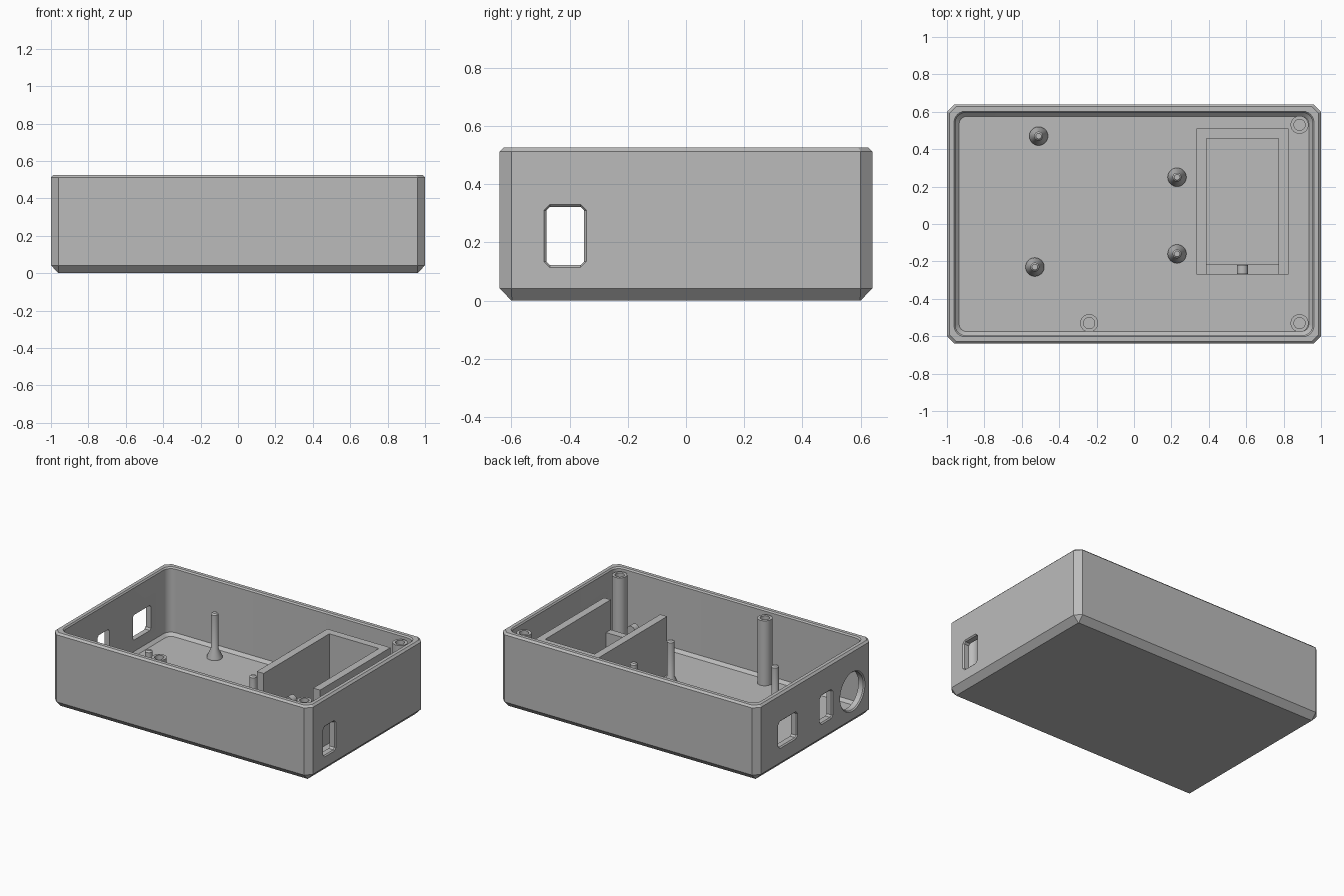
import bpy, bmesh
from math import cos, sin, pi, radians

if "Cube" in bpy.data.objects:
    bpy.data.objects.remove(bpy.data.objects["Cube"])

grey = bpy.data.materials.new("plain grey")
grey.use_nodes = True
grey.diffuse_color = (0.5, 0.5, 0.5, 1)
grey.node_tree.nodes["Principled BSDF"].inputs["Base Color"].default_value = (0.5, 0.5, 0.5, 1)


def ring(hx, hy, r, n):
    """Rectangle outline with corners rounded (n > 1) or chamfered (n = 1)."""
    pts = []
    for q, (sx, sy) in enumerate([(1, 1), (-1, 1), (-1, -1), (1, -1)]):
        for i in range(n + 1):
            a = (q + i / n) * pi / 2
            pts.append((sx * (hx - r) + r * cos(a), sy * (hy - r) + r * sin(a)))
    return pts


def loft(name, levels, n=1, loc=(0, 0, 0), rot=(0, 0, 0), smooth=False):
    """Stack outlines given as (z, half x, half y, corner) and cap both ends."""
    bm = bmesh.new()
    rows = [[bm.verts.new((x, y, z)) for x, y in ring(hx, hy, r, n)]
            for z, hx, hy, r in levels]
    for a, b in zip(rows, rows[1:]):
        for i in range(len(a)):
            j = (i + 1) % len(a)
            bm.faces.new((a[i], a[j], b[j], b[i]))
    bm.faces.new(rows[0][::-1])
    bm.faces.new(rows[-1])
    bmesh.ops.remove_doubles(bm, verts=bm.verts, dist=1e-5)
    bmesh.ops.recalc_face_normals(bm, faces=bm.faces)
    me = bpy.data.meshes.new(name)
    bm.to_mesh(me)
    bm.free()
    me.materials.append(grey)
    ob = bpy.data.objects.new(name, me)
    ob.location, ob.rotation_euler = loc, rot
    bpy.context.collection.objects.link(ob)
    if smooth:
        activate(ob)
        bpy.ops.object.shade_smooth_by_angle(angle=radians(35))
    return ob


def activate(ob):
    bpy.ops.object.select_all(action="DESELECT")
    ob.select_set(True)
    bpy.context.view_layer.objects.active = ob


def lathe(name, profile, loc, rot=(0, 0, 0)):
    return loft(name, [(z, r, r, r) for z, r in profile], 8, loc, rot, True)


def block(name, x0, x1, y0, y1, z0, z1):
    bpy.ops.mesh.primitive_cube_add(size=1, location=((x0 + x1) / 2, (y0 + y1) / 2, (z0 + z1) / 2))
    ob = bpy.context.object
    ob.name = name
    ob.scale = (x1 - x0, y1 - y0, z1 - z0)
    ob.data.materials.append(grey)
    return ob


def cut(target, cutter):
    cutter.hide_render = True
    activate(target)
    mod = target.modifiers.new("cut", "BOOLEAN")
    mod.operation, mod.solver, mod.object = "DIFFERENCE", "EXACT", cutter
    bpy.ops.object.modifier_apply(modifier=mod.name)
    bpy.data.objects.remove(cutter)


# Open case with chamfered outer edges
H, FLOOR = 0.525, 0.05
case = loft("case_shell", [(0, 0.96, 0.6, 0.002), (0.042, 1, 0.64, 0.04),
                           (H - 0.013, 1, 0.64, 0.04), (H, 0.987, 0.627, 0.035)])
cut(case, loft("cavity_cutter", [(FLOOR, 0.935, 0.575, 0.04), (FLOOR + 0.02, 0.955, 0.595, 0.055),
                                 (H - 0.01, 0.955, 0.595, 0.055), (H + 0.01, 0.97, 0.61, 0.065)], 6))


# Connector openings in the end walls, flared at the outside
def opening(side, y, z, hy, hz, r, n=1):
    c = 0.008
    cut(case, loft("opening_cutter", [(0.9, hz, hy, r), (1 - c, hz, hy, r),
                                      (1 + c, hz + 2 * c, hy + 2 * c, r + 2 * c)],
                   n, (0, y, z), (0, side * pi / 2, 0)))


opening(1, -0.415, 0.222, 0.065, 0.1, 0.012)
opening(-1, 0.3, 0.238, 0.1, 0.088, 0.012)
opening(-1, -0.125, 0.238, 0.065, 0.095, 0.012)
opening(-1, -0.415, 0.235, 0.13, 0.13, 0.13, 8)
activate(case)
bpy.ops.object.shade_smooth_by_angle(angle=radians(25))

# Hollow screw posts for the lid
for i, (x, y) in enumerate([(0.885, 0.53), (0.885, -0.53), (-0.24, -0.53)]):
    lathe(f"screw_post_{i + 1}", [(0.04, 0.048), (0.505, 0.048), (0.505, 0.03), (0.25, 0.03)], (x, y, 0))

# Circuit board pins with flared feet
for i, (x, y) in enumerate([(-0.51, 0.47), (-0.53, -0.23), (0.23, 0.25), (0.23, -0.16)]):
    lathe(f"board_pin_{i + 1}", [(0.04, 0.05), (0.06, 0.05), (0.115, 0.024), (0.355, 0.024),
                                 (0.365, 0.015)], (x, y, 0))

# Battery tray: three tall walls and a low front wall
X0, X1, Y0, Y1, T, TOP = 0.335, 0.825, -0.27, 0.51, 0.053, 0.46
block("tray_wall_right", X0, X0 + T, Y0, Y1, 0.04, TOP)
block("tray_wall_left", X1 - T, X1, Y0, Y1, 0.04, TOP)
block("tray_wall_back", X0 + T, X1 - T, Y1 - T, Y1, 0.04, TOP)
block("tray_wall_front", X0 + T, X1 - T, Y0, Y0 + T, 0.04, 0.25)

# Round-topped tab on the tray front wall
XM, R, ZT = (X0 + X1) / 2, 0.03, 0.315
block("tray_tab", XM - R, XM + R, Y0 + 0.002, Y0 + T - 0.002, 0.2, ZT)
lathe("tray_tab_top", [(0, R), (T - 0.004, R)], (XM, Y0 + T - 0.002, ZT), (pi / 2, 0, 0))
